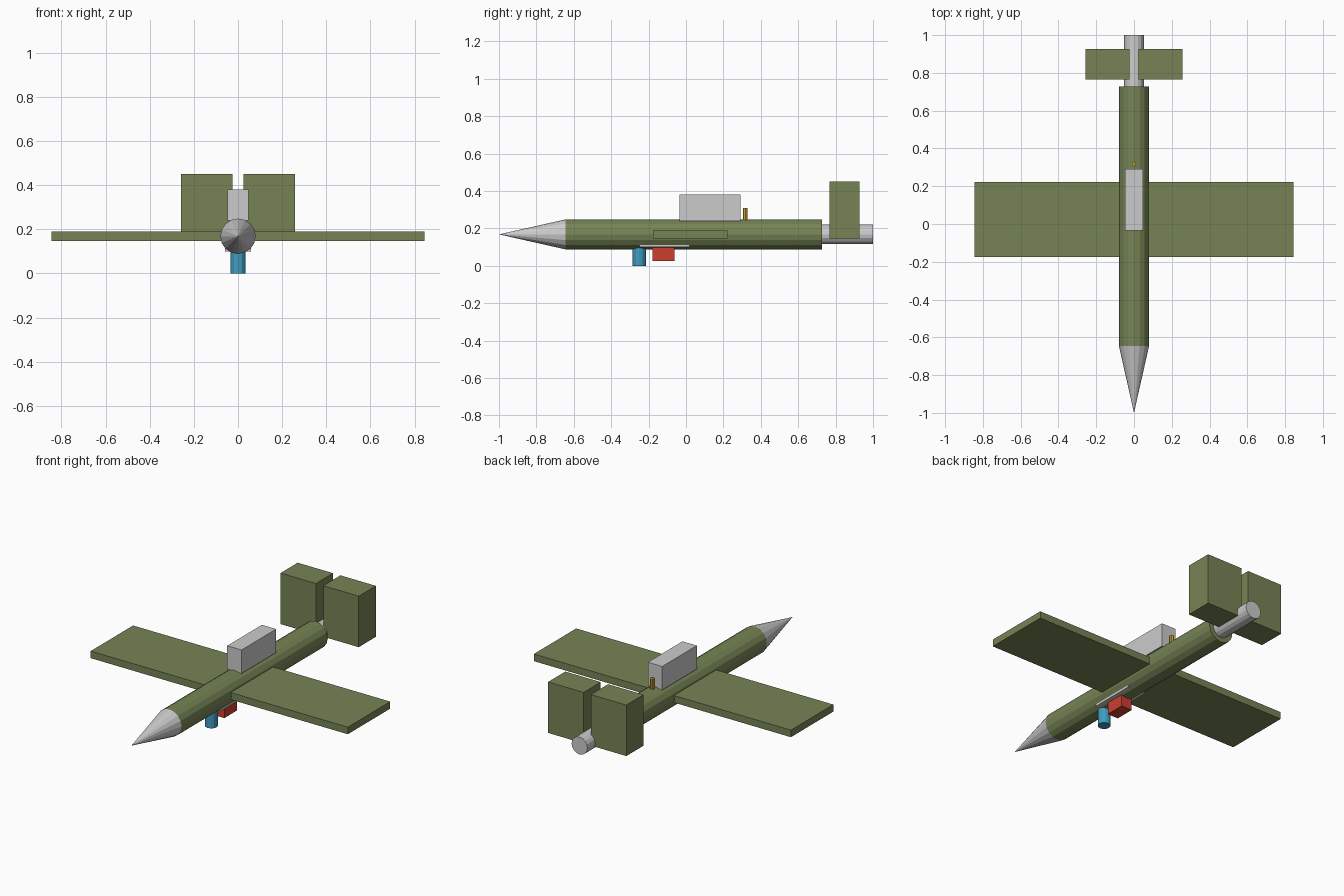
import bpy
from math import radians

if "Cube" in bpy.data.objects:
    bpy.data.objects.remove(bpy.data.objects["Cube"])


def material(name, rgb):
    m = bpy.data.materials.new(name)
    m.diffuse_color = (*rgb, 1)
    m.use_nodes = True
    m.node_tree.nodes["Principled BSDF"].inputs["Base Color"].default_value = m.diffuse_color
    return m


GREEN = material("olive", (0.18, 0.23, 0.09))
BLUE = material("blue", (0.05, 0.33, 0.52))
RED = material("red", (0.60, 0.05, 0.03))
GOLD = material("gold", (0.60, 0.38, 0.02))
AXIS_Z = 0.168  # height of the fuselage centre line


def finish(name, mat):
    ob = bpy.context.object
    ob.name = name
    if mat:
        ob.data.materials.append(mat)
    return ob


def box(name, x, y, z, mat=None):
    """Box from (min, max) ranges on each axis."""
    bpy.ops.mesh.primitive_cube_add(size=1, location=[sum(r) / 2 for r in (x, y, z)])
    ob = finish(name, mat)
    ob.scale = [r[1] - r[0] for r in (x, y, z)]
    bpy.ops.object.transform_apply(location=False, rotation=False, scale=True)
    return ob


def tube(name, y0, y1, r0, r1, sides, mat=None):
    """Cylinder or cone along the fuselage axis, from y0 to y1."""
    bpy.ops.mesh.primitive_cone_add(vertices=sides, radius1=r0, radius2=r1, depth=y1 - y0,
                                    location=(0, (y0 + y1) / 2, AXIS_Z),
                                    rotation=(radians(-90), 0, 0))
    return finish(name, mat)


def post(name, y, z0, z1, r, sides, mat=None):
    """Upright cylinder on the centre line."""
    bpy.ops.mesh.primitive_cylinder_add(vertices=sides, radius=r, depth=z1 - z0,
                                        location=(0, y, (z0 + z1) / 2))
    return finish(name, mat)


# Body: nose cone, fuselage, tail pipe
tube("nose_cone", -1.0, -0.645, 0, 0.08, 16)
tube("fuselage", -0.645, 0.728, 0.08, 0.08, 16, GREEN)
tube("tail_pipe", 0.728, 1.0, 0.052, 0.052, 16)

# Wing and the pair of block tail fins
box("wing", (-0.845, 0.845), (-0.176, 0.222), (0.147, 0.189), GREEN)
for side, x in (("left", (-0.257, -0.024)), ("right", (0.024, 0.257))):
    box(side + "_tail_fin", x, (0.766, 0.927), (0.147, 0.45), GREEN)

# Top equipment
box("top_housing", (-0.047, 0.047), (-0.034, 0.291), (0.24, 0.38))
post("antenna", 0.317, 0.24, 0.308, 0.012, 8, GOLD)

# Underside equipment
box("belly_plate", (-0.058, 0.058), (-0.248, 0.02), (0.1, 0.112))
post("camera_pod", -0.25, 0.0, 0.1, 0.035, 12, BLUE)
box("sensor_box", (-0.035, 0.035), (-0.178, -0.061), (0.027, 0.102), RED)
